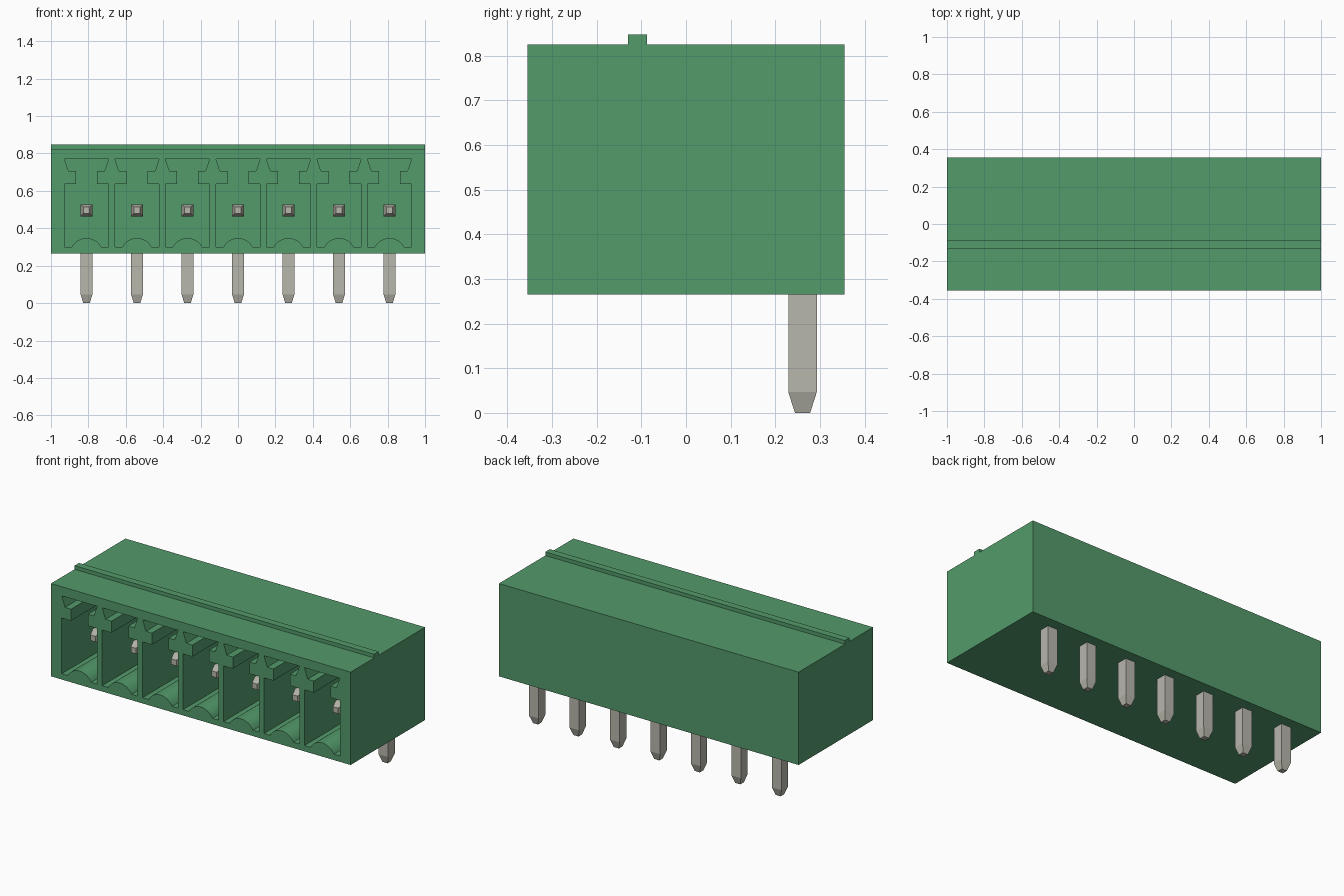
import bpy, bmesh, math

cube = bpy.data.objects.get("Cube")
if cube:
    bpy.data.objects.remove(cube, do_unlink=True)

PITCH, COUNT = 0.27, 7
CENTRES = [(i - (COUNT - 1) / 2) * PITCH for i in range(COUNT)]
FRONT, BACK, POCKET_BACK = -0.355, 0.355, 0.19
BOTTOM, TOP = 0.265, 0.825


def material(name, rgb, metallic=0.0, roughness=0.5):
    m = bpy.data.materials.new(name)
    m.use_nodes = True
    m.diffuse_color = (*rgb, 1)
    b = m.node_tree.nodes["Principled BSDF"]
    b.inputs["Base Color"].default_value = (*rgb, 1)
    b.inputs["Metallic"].default_value = metallic
    b.inputs["Roughness"].default_value = roughness
    return m


green = material("green plastic", (0.087, 0.328, 0.147))
metal = material("tinned metal", (0.479, 0.473, 0.413))


def make_object(name, bm, mat):
    bmesh.ops.recalc_face_normals(bm, faces=bm.faces)
    me = bpy.data.meshes.new(name)
    bm.to_mesh(me)
    bm.free()
    me.materials.append(mat)
    ob = bpy.data.objects.new(name, me)
    bpy.context.collection.objects.link(ob)
    return ob


def prism(bm, rings):
    """Skin a list of matching closed rings and cap both ends."""
    vs = [[bm.verts.new(p) for p in r] for r in rings]
    n = len(vs[0])
    for a, b in zip(vs, vs[1:]):
        for i in range(n):
            j = (i + 1) % n
            bm.faces.new((a[i], a[j], b[j], b[i]))
    bm.faces.new(vs[0][::-1])
    bm.faces.new(vs[-1])


# Housing: block with a full-length rib on top, drawn as a side profile
profile = [(FRONT, BOTTOM), (BACK, BOTTOM), (BACK, TOP), (-0.087, TOP),
           (-0.087, 0.847), (-0.13, 0.847), (-0.13, TOP), (FRONT, TOP)]
bm = bmesh.new()
prism(bm, [[(x, y, z) for y, z in profile] for x in (-1, 1)])
housing = make_object("housing", bm, green)

# Pocket outline: dovetail key slot above, rounded ridge on the floor
right = [(0.078, 0.30), (0.118, 0.30), (0.118, 0.636), (0.056, 0.636),
         (0.056, 0.706), (0.096, 0.706), (0.118, 0.77)]
half, rise = 0.078, 0.048
radius = (half ** 2 + rise ** 2) / (2 * rise)
sweep = math.asin(half / radius)
ridge = []
for i in range(1, 16):
    a = sweep * (i / 8 - 1)
    ridge.append((radius * math.sin(a), 0.30 + rise - radius * (1 - math.cos(a))))
outline = right + [(-x, z) for x, z in reversed(right)] + ridge

bm = bmesh.new()
for c in CENTRES:
    prism(bm, [[(c + x, y, z) for x, z in outline] for y in (FRONT - 0.1, POCKET_BACK)])
cutter = make_object("pocket_cutter", bm, green)
cutter.hide_render = True

# Cut the pockets, then drop the cutter
mod = housing.modifiers.new("pockets", "BOOLEAN")
mod.object = cutter
mod.operation = "DIFFERENCE"
mod.solver = "EXACT"
bpy.ops.object.select_all(action="DESELECT")
bpy.context.view_layer.objects.active = housing
housing.select_set(True)
bpy.ops.object.modifier_apply(modifier=mod.name)
bpy.data.objects.remove(cutter, do_unlink=True)
bpy.ops.object.shade_smooth_by_angle(angle=math.radians(25))

# Right-angle pins: square bar with tapered ends and a mitred corner
PIN_Y, PIN_Z, H, TIP = 0.261, 0.496, 0.032, 0.017


def pin_ring(c, h, inner, outer):
    return [(c - h, *inner), (c + h, *inner), (c + h, *outer), (c - h, *outer)]


def upright(c, z, h):
    return pin_ring(c, h, (PIN_Y - h, z), (PIN_Y + h, z))


def level(c, y, h):
    return pin_ring(c, h, (y, PIN_Z - h), (y, PIN_Z + h))


for n, c in enumerate(CENTRES, 1):
    bm = bmesh.new()
    prism(bm, [upright(c, 0, TIP), upright(c, 0.047, H),
               pin_ring(c, H, (PIN_Y - H, PIN_Z - H), (PIN_Y + H, PIN_Z + H)),
               level(c, -0.18, H), level(c, -0.227, TIP)])
    make_object(f"contact_pin_{n}", bm, metal)
